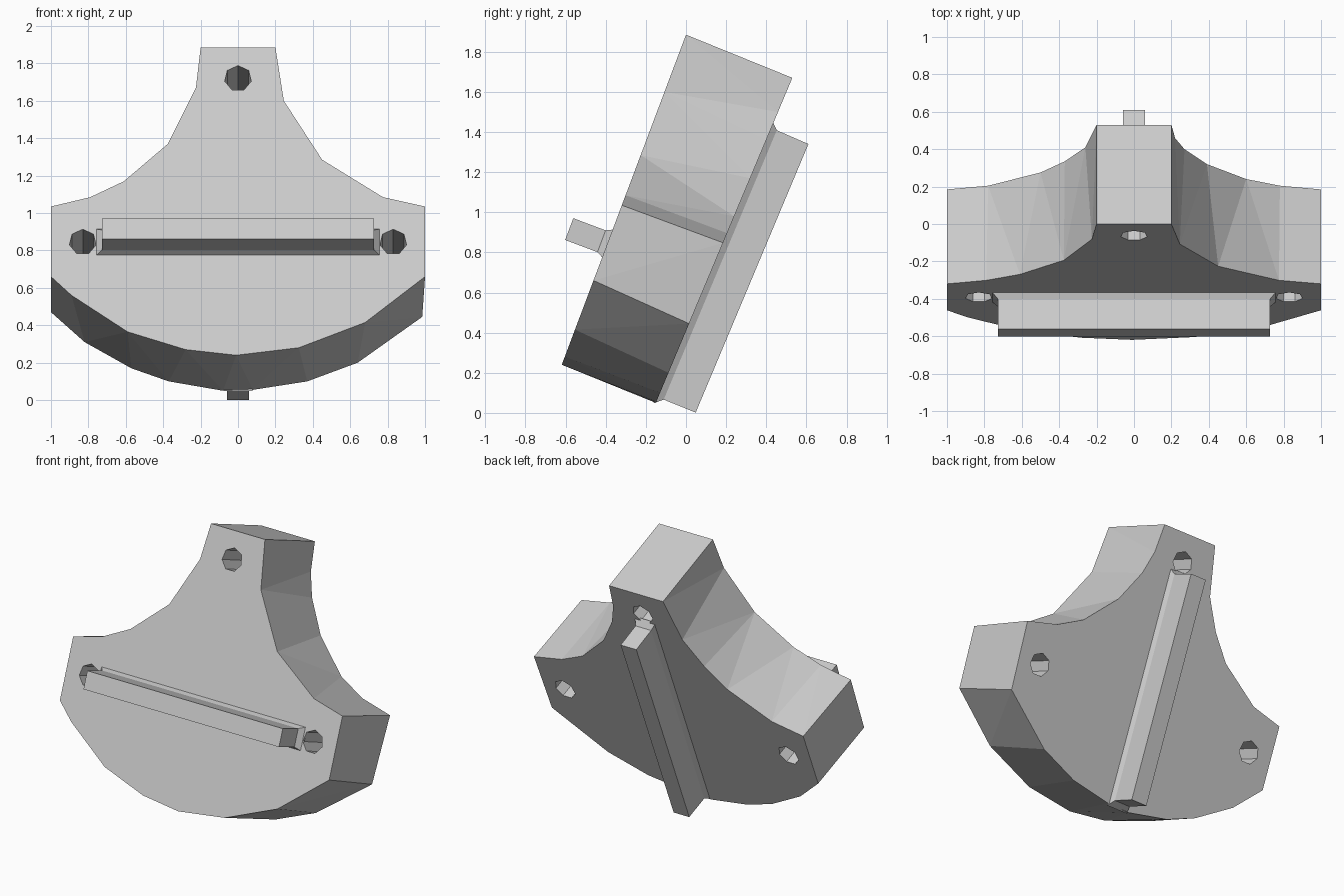
import bpy, bmesh, math
from mathutils import Vector

if "Cube" in bpy.data.objects:
    bpy.data.objects.remove(bpy.data.objects["Cube"])

# Outlines (x, z), clockwise from the top left corner; each lies in a leaning plane
FRONT = [(-.2, 1.885), (.2, 1.885), (.245, 1.6), (.45, 1.285), (.775, 1.085), (1, 1.035),
         (1, .66), (.68, .415), (.325, .28), (-.01, .24), (-.28, .27), (-.59, .365),
         (-.89, .56), (-1, .66), (-1, 1.035), (-.79, 1.085), (-.61, 1.17),
         (-.375, 1.37), (-.225, 1.67)]
BACK = [(-.2, 1.67), (.2, 1.67), (.22, 1.5), (.27, 1.36), (.39, 1.17), (.6, .98), (.78, .896),
        (1, .848), (.985, .445), (.64, .2), (.37, .1), (.08, .055), (-.08, .05), (-.37, .1),
        (-.57, .17), (-.82, .31), (-1, .47), (-1, .848), (-.78, .896), (-.5, 1.063),
        (-.37, 1.206), (-.26, 1.384)]


def front_y(z):
    return (z - 1.885) * .3765


def back_y(z):
    return .53 + (z - 1.67) * .42


def new_object(name, bm):
    bmesh.ops.recalc_face_normals(bm, faces=bm.faces)
    mesh = bpy.data.meshes.new(name)
    bm.to_mesh(mesh)
    bm.free()
    ob = bpy.data.objects.new(name, mesh)
    bpy.context.collection.objects.link(ob)
    return ob


def make_plate():
    bm = bmesh.new()
    f = [bm.verts.new((x, front_y(z), z)) for x, z in FRONT]
    b = [bm.verts.new((x, back_y(z), z)) for x, z in BACK]
    bm.faces.new(f)
    bm.faces.new(b[::-1])
    # Zip the two rims together, always taking the shorter diagonal
    depth = Vector((0, .5, -.2))
    i = j = 0
    while i < len(f) or j < len(b):
        f0, f1 = f[i % len(f)], f[(i + 1) % len(f)]
        b0, b1 = b[j % len(b)], b[(j + 1) % len(b)]
        step_f = (f1.co + depth - b0.co).length
        step_b = (f0.co + depth - b1.co).length
        if j >= len(b) or (i < len(f) and step_f < step_b):
            bm.faces.new((f0, b0, f1))
            i += 1
        else:
            bm.faces.new((f0, b0, b1))
            j += 1
    return new_object("plate", bm)


def cut_hole(plate, x, z):
    axis = Vector((0, .924, -.383))
    bm = bmesh.new()
    bmesh.ops.create_cone(bm, cap_ends=True, segments=7, radius1=.073, radius2=.073, depth=1.4)
    cutter = new_object("hole_cutter", bm)
    cutter.rotation_mode = 'QUATERNION'
    cutter.rotation_quaternion = axis.to_track_quat('Z', 'Y')
    cutter.location = Vector((x, front_y(z), z)) + axis * .25
    cutter.hide_render = True
    mod = plate.modifiers.new("hole", 'BOOLEAN')
    mod.operation, mod.solver, mod.object = 'DIFFERENCE', 'EXACT', cutter
    bpy.context.view_layer.objects.active = plate
    bpy.ops.object.modifier_apply(modifier=mod.name)
    bpy.data.objects.remove(cutter)


def make_bar(name, centre, along, across, out):
    """Square bar with a flared foot; sections are (half length, half width, height)."""
    c, u, v, n = map(Vector, (centre, along, across, out))
    bm = bmesh.new()
    rings = []
    for l, w, h in [(.765, .078, -.01), (.728, .058, .03), (.726, .058, .202)]:
        rings.append([bm.verts.new(c + u * l * a + v * w * b + n * h)
                      for a, b in ((-1, -1), (1, -1), (1, 1), (-1, 1))])
    for r, s in zip(rings, rings[1:]):
        for k in range(4):
            bm.faces.new((r[k], r[k - 1], s[k - 1], s[k]))
    bm.faces.new(rings[0])
    bm.faces.new(rings[-1])
    return new_object(name, bm)


# Leaning plate with three through holes
plate = make_plate()
for x, z in [(0, 1.72), (-.83, .845), (.83, .845)]:
    cut_hole(plate, x, z)

# Crossbar on the front, spine bar on the back
make_bar("front_bar", (0, -.393, .845), (1, 0, 0), (0, .352, .936), (0, -.936, .352))
make_bar("back_bar", (0, .143, .749), (0, .387, .922), (1, 0, 0), (0, .922, -.387))
